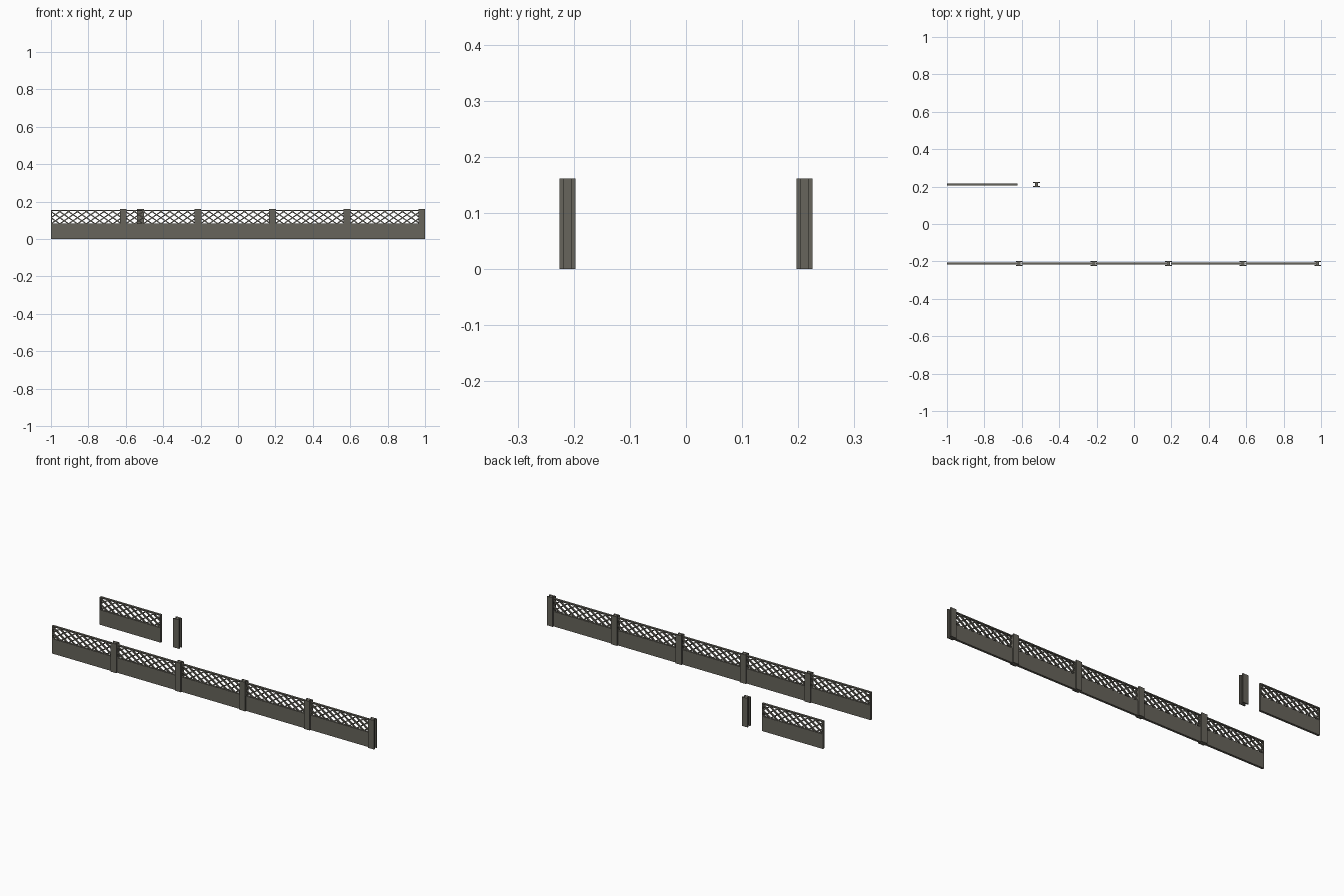
import bpy, bmesh, math
from mathutils import Vector

if "Cube" in bpy.data.objects:
    bpy.data.objects.remove(bpy.data.objects["Cube"])

L, H, T = 0.378, 0.155, 0.0125      # panel length, height, thickness
SOLID, RAIL = 0.083, 0.006          # solid lower part height, frame width
PITCH, POST_X, Y = 0.399, 0.386, 0.211
PW, PD, PH = 0.036, 0.028, 0.162    # post width, depth, height

mat = bpy.data.materials.new("weathered_concrete")
mat.diffuse_color = (0.135, 0.128, 0.106, 1)
mat.use_nodes = True
mat.node_tree.nodes["Principled BSDF"].inputs["Base Color"].default_value = mat.diffuse_color


def prism(bm, pts, axis):
    """Closed prism from a polygon, extruded along the axis vector."""
    f = bm.faces.new([bm.verts.new(p) for p in pts])
    r = bmesh.ops.extrude_face_region(bm, geom=[f])
    vs = [v for v in r["geom"] if isinstance(v, bmesh.types.BMVert)]
    bmesh.ops.translate(bm, verts=vs, vec=axis)


def slab(bm, x0, x1, z0, z1, t):
    prism(bm, [(x0, -t / 2, z0), (x1, -t / 2, z0), (x1, -t / 2, z1), (x0, -t / 2, z1)], (0, t, 0))


def finish(bm, name):
    bmesh.ops.recalc_face_normals(bm, faces=bm.faces)
    me = bpy.data.meshes.new(name)
    bm.to_mesh(me)
    bm.free()
    me.materials.append(mat)
    return me


def panel_mesh():
    bm = bmesh.new()
    # solid board, top rail and end stiles
    slab(bm, 0, L, 0, SOLID, T)
    slab(bm, 0, L, H - RAIL, H, T)
    slab(bm, 0, RAIL, SOLID, H - RAIL, T)
    slab(bm, L - RAIL, L, SOLID, H - RAIL, T)
    # crossed lattice bars, clipped to the opening
    step, w = L / 8, 0.0065
    za, zb = SOLID - 0.002, H - 0.003
    rise = (H - RAIL - SOLID) / 2
    run = (zb - za) * step / rise
    for d in (1, -1):
        for k in range(-3, 12):
            xa = k * step
            xb = xa + d * run
            ts = sorted(((0.003 - xa) / (xb - xa), (L - 0.003 - xa) / (xb - xa)))
            t0, t1 = max(0, ts[0]), min(1, ts[1])
            if t1 - t0 < 0.08:
                continue
            t = T * (0.75 if d > 0 else 0.7)
            a = Vector((xa, -t / 2, za))
            b = Vector((xb, -t / 2, zb))
            p, q = a.lerp(b, t0), a.lerp(b, t1)
            u = (b - a).normalized()
            n = Vector((-u.z, 0, u.x)) * w / 2
            pts = [p - n, q - n, q + n, p + n]
            for v in pts:      # keep bar ends inside the frame
                v.x = min(max(v.x, 0.001), L - 0.001)
                v.z = min(max(v.z, SOLID - 0.004), H - 0.001)
            prism(bm, pts, (0, t, 0))
    return finish(bm, "lattice_panel")


def post_mesh():
    # H-shaped section with a slot on each side
    bm = bmesh.new()
    a, b, web, s = PW / 2, PD / 2, 0.008, 0.007
    half = [(a, -b), (a, -s), (web, -s), (web, s), (a, s), (a, b)]
    pts = half + [(-x, y) for x, y in reversed(half)]
    prism(bm, [(x, y, 0) for x, y in pts], (0, 0, PH))
    return finish(bm, "slotted_post")


def place(name, me, x, y):
    ob = bpy.data.objects.new(name, me)
    ob.location = (x, y, 0)
    bpy.context.collection.objects.link(ob)


panel, post = panel_mesh(), post_mesh()

# long fence run
for i in range(5):
    place(f"fence_panel_{i + 1}", panel, -1 + PITCH * i, -Y)
    place(f"fence_post_{i + 1}", post, -1 + POST_X + PITCH * i, -Y)

# loose spare panel and post behind
place("spare_panel", panel, -1, Y)
place("spare_post", post, -0.521, Y)
